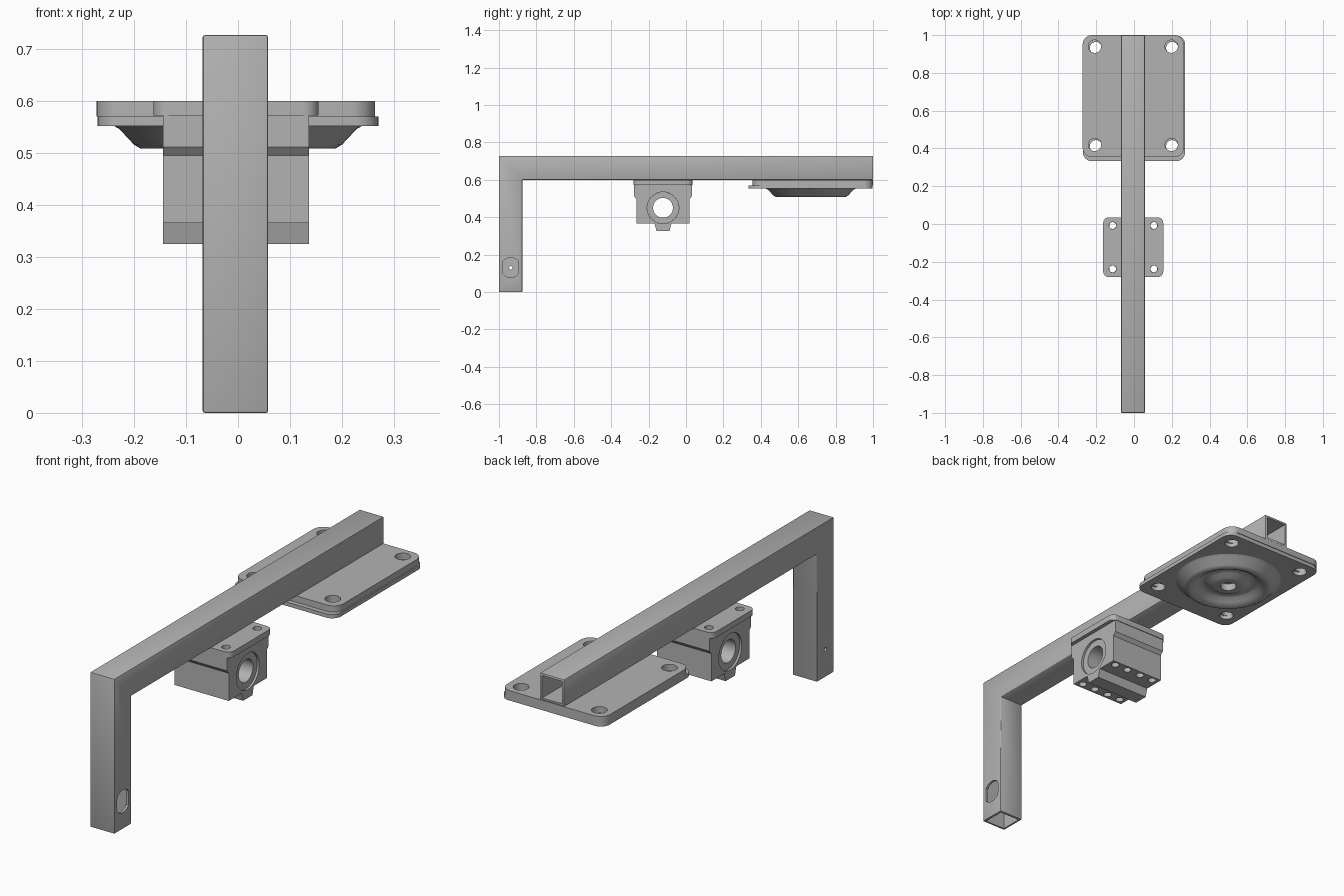
import bpy, bmesh, math

cube = bpy.data.objects.get("Cube")
if cube:
    bpy.data.objects.remove(cube, do_unlink=True)

steel = bpy.data.materials.new("grey_steel")
steel.use_nodes = True
GREY = (0.45, 0.45, 0.45, 1)
steel.diffuse_color = GREY
steel.node_tree.nodes["Principled BSDF"].inputs["Base Color"].default_value = GREY


def finish(name, bm):
    bmesh.ops.recalc_face_normals(bm, faces=bm.faces)
    mesh = bpy.data.meshes.new(name)
    bm.to_mesh(mesh)
    bm.free()
    mesh.materials.append(steel)
    ob = bpy.data.objects.new(name, mesh)
    bpy.context.collection.objects.link(ob)
    return ob


def prism(name, outline, axis, start, end):
    """Extrude a 2D outline along x (outline in y, z) or z (outline in x, y)."""
    bm = bmesh.new()
    place = (lambda u, v, t: (t, u, v)) if axis == "x" else (lambda u, v, t: (u, v, t))
    low, high = ([bm.verts.new(place(u, v, t)) for u, v in outline] for t in (start, end))
    bm.faces.new(low)
    bm.faces.new(high)
    n = len(outline)
    for i in range(n):
        j = (i + 1) % n
        bm.faces.new((low[i], low[j], high[j], high[i]))
    return finish(name, bm)


def circle(cu, cv, r, n=32, flat=1.0):
    """Circle outline; flat limits the half width to make two flat sides."""
    angles = [2 * math.pi * (i + 0.5) / n for i in range(n)]
    return [(cu + max(-flat, min(flat, r * math.cos(a))), cv + r * math.sin(a)) for a in angles]


def rounded_rect(x0, x1, y0, y1, r, steps=8):
    pts = []
    corners = [(x1 - r, y1 - r), (x0 + r, y1 - r), (x0 + r, y0 + r), (x1 - r, y0 + r)]
    for k, (cx, cy) in enumerate(corners):
        for i in range(steps + 1):
            a = math.pi / 2 * (k + i / steps)
            pts.append((cx + r * math.cos(a), cy + r * math.sin(a)))
    return pts


def activate(ob):
    bpy.ops.object.select_all(action="DESELECT")
    ob.select_set(True)
    bpy.context.view_layer.objects.active = ob


def cut(ob, cutters):
    for cutter in cutters:
        mod = ob.modifiers.new("cut", "BOOLEAN")
        mod.operation, mod.solver, mod.object = "DIFFERENCE", "EXACT", cutter
        activate(ob)
        bpy.ops.object.modifier_apply(modifier=mod.name)
        bpy.data.objects.remove(cutter, do_unlink=True)


def smooth(ob):
    activate(ob)
    bpy.ops.object.shade_smooth_by_angle(angle=math.radians(35))


def hole_grid(xs, ys, r, z0, z1):
    return [prism("hole", circle(x, y, r), "z", z0, z1) for x in xs for y in ys]


# Hollow square tube: long arm with a mitred leg at the front
X0, X1, WALL = -0.068, 0.058, 0.011
TOP, UNDER, LEG_BACK = 0.727, 0.6, -0.875
arm = prism("tube_arm", [(-1, 0), (LEG_BACK, 0), (LEG_BACK, UNDER), (1, UNDER), (1, TOP), (-1, TOP)],
            "x", X0, X1)
bev = arm.modifiers.new("soft_edges", "BEVEL")
bev.width, bev.segments = 0.004, 2
activate(arm)
bpy.ops.object.modifier_apply(modifier=bev.name)
inner = prism("bore", [(-1 + WALL, -0.1), (LEG_BACK - WALL, -0.1), (LEG_BACK - WALL, UNDER + WALL),
                       (1.1, UNDER + WALL), (1.1, TOP - WALL), (-1 + WALL, TOP - WALL)],
              "x", X0 + WALL, X1 - WALL)
slot = prism("slot", circle(-0.937, 0.13, 0.053, 32, 0.042), "x", 0, 0.1)
pin_hole = prism("pin", circle(-0.937, 0.13, 0.009, 16), "x", -0.1, 0)
cut(arm, [inner, slot, pin_hole])
smooth(arm)

# Bearing block: stepped profile with a tapered ridge underneath
CY, CZ, CX = -0.123, 0.45, -0.004
half = [(0.045, 0.365), (0.141, 0.365), (0.141, 0.495), (0.155, 0.512), (0.155, 0.572)]
right = [(0.034, 0.325)] + half
profile = [(CY + y, z) for y, z in right] + [(CY - y, z) for y, z in reversed(right)]
block = prism("bearing_block", profile, "x", -0.144, 0.137)
BOLT_X, BOLT_Y = (CX - 0.109, CX + 0.109), (CY - 0.115, CY + 0.115)
cut(block, [prism("bore", circle(CY, CZ, 0.085, 48), "x", -0.3, 0.3)]
    + hole_grid(BOLT_X, BOLT_Y, 0.018, 0.2, 0.7)
    + hole_grid((CX - 0.038, CX + 0.038), BOLT_Y, 0.018, 0.3, 0.42))
smooth(block)

# Bearing sleeve, slightly recessed in the block
sleeve = prism("bearing_sleeve", circle(CY, CZ, 0.0845, 48), "x", -0.134, 0.127)
cut(sleeve, [prism("bore", circle(CY, CZ, 0.053, 48), "x", -0.3, 0.3)])
smooth(sleeve)

# Mounting plate on top of the block
block_plate = prism("block_plate", rounded_rect(-0.163, 0.155, CY - 0.158, CY + 0.158, 0.03),
                    "z", 0.572, 0.6)
cut(block_plate, hole_grid(BOLT_X, BOLT_Y, 0.019, 0.5, 0.7))
smooth(block_plate)

# Two stacked plates at the back end
upper = prism("upper_plate", rounded_rect(-0.272, 0.264, 0.355, 1.0, 0.05), "z", 0.57, 0.6)
cut(upper, hole_grid((-0.208, 0.198), (0.42, 0.94), 0.034, 0.5, 0.7))
smooth(upper)
lower = prism("lower_plate", rounded_rect(-0.27, 0.27, 0.333, 0.997, 0.045), "z", 0.552, 0.57)
cut(lower, hole_grid((-0.202, 0.202), (0.412, 0.932), 0.032, 0.5, 0.7))
smooth(lower)

# Pressed round dish under the lower plate, with a groove and a centre hole
dish_profile = [(0.24, 0.553), (0.228, 0.546), (0.2, 0.516), (0.188, 0.509), (0.172, 0.509),
                (0.15, 0.52), (0.132, 0.536), (0.115, 0.54), (0.095, 0.534), (0.075, 0.522),
                (0.058, 0.518), (0.036, 0.518), (0.036, 0.553)]
bm = bmesh.new()
verts = [bm.verts.new((r, 0, z)) for r, z in dish_profile]
edges = [bm.edges.new(pair) for pair in zip(verts, verts[1:])]
bmesh.ops.spin(bm, geom=verts + edges, cent=(0, 0, 0), axis=(0, 0, 1),
               angle=2 * math.pi, steps=64, use_merge=True)
bmesh.ops.remove_doubles(bm, verts=bm.verts, dist=0.0005)
dish = finish("pressed_dish", bm)
if sum(p.normal.z * p.area for p in dish.data.polygons) > 0:
    dish.data.flip_normals()
dish.location = (0, 0.667, 0)
smooth(dish)
